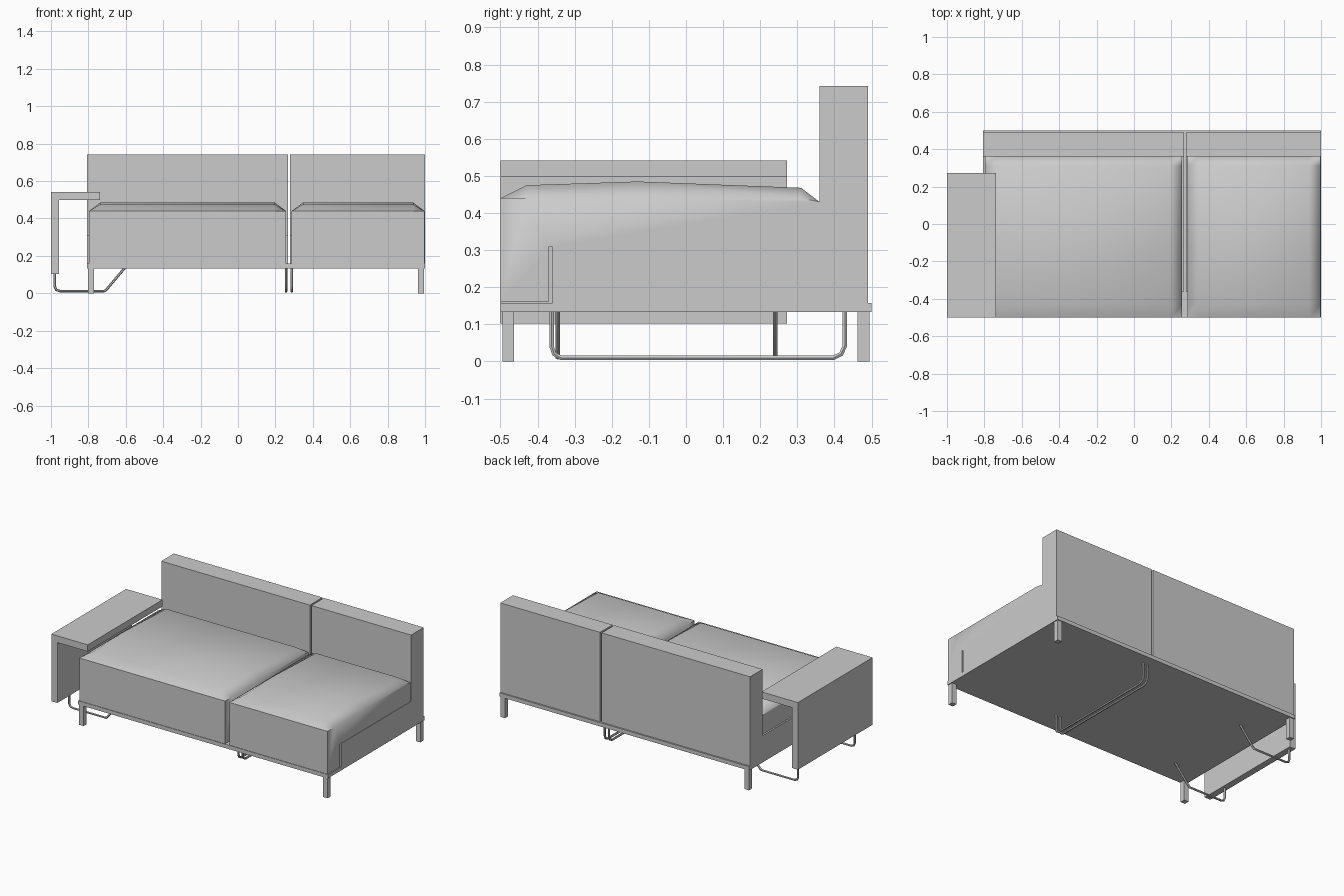
import bpy, bmesh, math

cube = bpy.data.objects.get("Cube")
if cube:
    bpy.data.objects.remove(cube, do_unlink=True)

grey = bpy.data.materials.new("warm_neutral_grey")
grey.use_nodes = True
grey.diffuse_color = (0.6, 0.6, 0.6, 1)
grey.node_tree.nodes["Principled BSDF"].inputs["Base Color"].default_value = (0.6, 0.6, 0.6, 1)


def add_object(name, data):
    obj = bpy.data.objects.new(name, data)
    data.materials.append(grey)
    bpy.context.collection.objects.link(obj)
    return obj


def mesh_object(name, bm):
    bmesh.ops.recalc_face_normals(bm, faces=bm.faces)
    mesh = bpy.data.meshes.new(name)
    bm.to_mesh(mesh)
    bm.free()
    return add_object(name, mesh)


def loft(name, sections):
    """Skin a row of matching closed sections and cap both ends."""
    bm = bmesh.new()
    rings = [[bm.verts.new(p) for p in section] for section in sections]
    for a, b in zip(rings, rings[1:]):
        for i in range(len(a)):
            j = (i + 1) % len(a)
            bm.faces.new((a[i], a[j], b[j], b[i]))
    bm.faces.new(rings[0])
    bm.faces.new(rings[-1])
    return mesh_object(name, bm)


def box(name, x, y, z):
    corners = [(y[0], z[0]), (y[1], z[0]), (y[1], z[1]), (y[0], z[1])]
    return loft(name, [[(k, *c) for c in corners] for k in x])


def smooth(obj, degrees):
    bpy.ops.object.select_all(action="DESELECT")
    obj.select_set(True)
    bpy.context.view_layer.objects.active = obj
    if obj.type == "CURVE":
        bpy.ops.object.convert(target="MESH")
    bpy.ops.object.shade_smooth_by_angle(angle=math.radians(degrees))


def tube(name, points, radius=0.007):
    curve = bpy.data.curves.new(name, "CURVE")
    curve.dimensions = "3D"
    curve.bevel_depth = radius
    curve.bevel_resolution = 1
    curve.use_fill_caps = True
    spline = curve.splines.new("POLY")
    spline.points.add(len(points) - 1)
    for point, co in zip(spline.points, points):
        point.co = (*co, 1)
    smooth(add_object(name, curve), 50)


# Platform and corner legs
box("platform", (-0.807, 1.0), (-0.5, 0.5), (0.133, 0.158))
for side, x in (("right", -0.802), ("left", 0.963)):
    for end, y in (("front", -0.495), ("back", 0.462)):
        box(f"{end}_{side}_leg", (x, x + 0.032), (y, y + 0.032), (0, 0.133))

# Seat base and backrest as one stepped body for each section
body_profile = [(-0.36, 0.158), (0.49, 0.158), (0.49, 0.742),
                (0.36, 0.742), (0.36, 0.308), (-0.36, 0.308)]
for side, x in (("right", (-0.807, 0.267)), ("left", (0.279, 1.0))):
    loft(f"{side}_seat_base_and_back", [[(k, *p) for p in body_profile] for k in x])

# Seat cushions: crowned top, sloped rim, front apron
crown = [(-0.5, 0.44), (-0.43, 0.475), (-0.13, 0.485), (0.31, 0.468), (0.36, 0.43)]
underside = [(0.36, 0.308), (-0.37, 0.308), (-0.37, 0.16), (-0.5, 0.16)]
for side, x0, x1 in (("right", -0.797, 0.257), ("left", 0.287, 0.997)):
    sections = []
    for x, rim in ((x0, True), (x0 + 0.06, False), (x1 - 0.06, False), (x1, True)):
        top = [(y, min(z, 0.44) if rim else z) for y, z in crown]
        sections.append([(x, *p) for p in top + underside])
    smooth(loft(f"{side}_seat_cushion", sections), 62)

# Side table arm, an upside-down L
arm_profile = [(-1, 0.103), (-0.957, 0.103), (-0.957, 0.498),
               (-0.737, 0.498), (-0.737, 0.542), (-1, 0.542)]
loft("side_table_arm", [[(x, y, z) for x, z in arm_profile] for y in (-0.5, 0.272)])

# Bent tubes carrying the arm
arm_path = [(-0.979, 0.11), (-0.979, 0.035), (-0.972, 0.019), (-0.953, 0.012),
            (-0.715, 0.012), (-0.705, 0.018), (-0.602, 0.14)]
for end, y in (("front", -0.345), ("back", 0.24)):
    tube(f"{end}_arm_support", [(x, y, z) for x, z in arm_path])

# Paired middle runners
runner_path = [(-0.362, 0.135), (-0.362, 0.04), (-0.355, 0.02), (-0.337, 0.01),
               (0.397, 0.01), (0.418, 0.02), (0.428, 0.042), (0.428, 0.135)]
for side, x in (("right", 0.257), ("left", 0.288)):
    tube(f"{side}_middle_runner", [(x, y, z) for y, z in runner_path])
